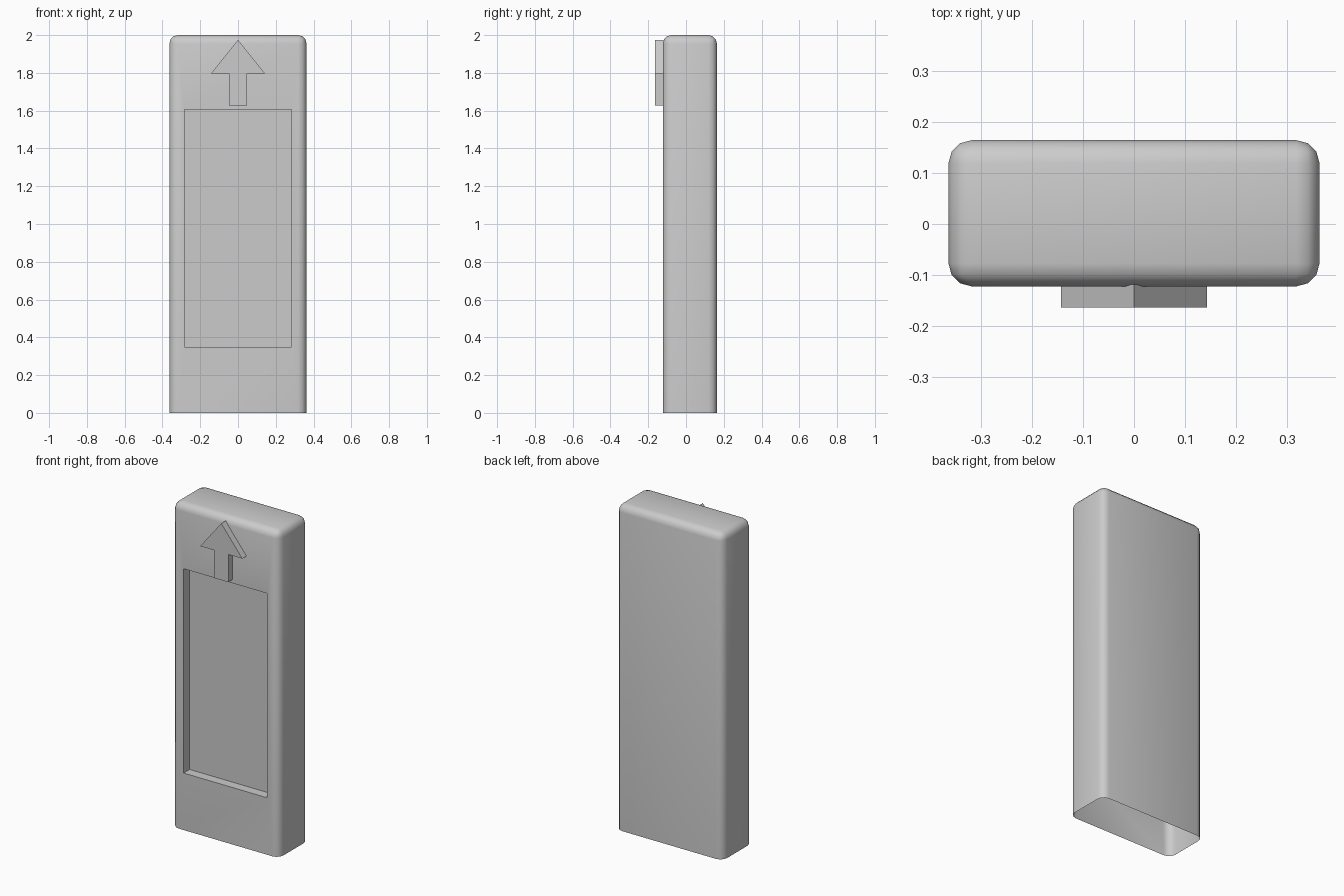
import bpy, bmesh, math
from mathutils import Vector

if "Cube" in bpy.data.objects:
    bpy.data.objects.remove(bpy.data.objects["Cube"])


def add_object(name, bm):
    bmesh.ops.recalc_face_normals(bm, faces=bm.faces[:]) if name == "raised_arrow" else None
    me = bpy.data.meshes.new(name)
    bm.to_mesh(me)
    bm.free()
    ob = bpy.data.objects.new(name, me)
    bpy.context.collection.objects.link(ob)
    return ob


# Cover shell: open-bottomed box with rounded vertical and top edges
X, Y0, Y1, H = 0.363, -0.122, 0.164, 2.0
bm = bmesh.new()
bmesh.ops.create_cube(bm, size=1)
for v in bm.verts:
    v.co = Vector((math.copysign(X, v.co.x), Y0 if v.co.y < 0 else Y1, H if v.co.z > 0 else 0))
bm.normal_update()
bottom = [f for f in bm.faces if f.normal.z < -0.9]
bmesh.ops.delete(bm, geom=bottom, context='FACES_ONLY')
edges = [e for e in bm.edges if max(v.co.z for v in e.verts) > 1]
bmesh.ops.bevel(bm, geom=edges, offset=0.045, segments=3, profile=0.5, affect='EDGES')
bm.normal_update()

# Recessed panel in the front face
front = max((f for f in bm.faces if f.normal.y < -0.99), key=lambda f: f.calc_area())
bmesh.ops.inset_individual(bm, faces=[front], thickness=0.03)
for v in front.verts:
    v.co.x = 0.283 if v.co.x > 0 else -0.284
    v.co.z = 1.605 if v.co.z > 1 else 0.35
pocket = bmesh.ops.extrude_discrete_faces(bm, faces=[front])["faces"][0]
for v in pocket.verts:
    v.co.y += 0.058
bm.normal_update()
shell = add_object("cover_shell", bm)

# Raised arrow on the front
half = [(0.048, 1.627), (0.048, 1.797), (0.143, 1.797)]
outline = half + [(0, 1.975)] + [(-x, z) for x, z in reversed(half)]
bm = bmesh.new()
face = bm.faces.new([bm.verts.new((x, -0.163, z)) for x, z in outline])
ext = bmesh.ops.extrude_face_region(bm, geom=[face])["geom"]
for v in ext:
    if isinstance(v, bmesh.types.BMVert):
        v.co.y = -0.118
arrow = add_object("raised_arrow", bm)

# Smooth the rounded shell, keep crisp edges sharp
bpy.ops.object.select_all(action='DESELECT')
shell.select_set(True)
bpy.context.view_layer.objects.active = shell
bpy.ops.object.shade_smooth_by_angle(angle=math.radians(40))
